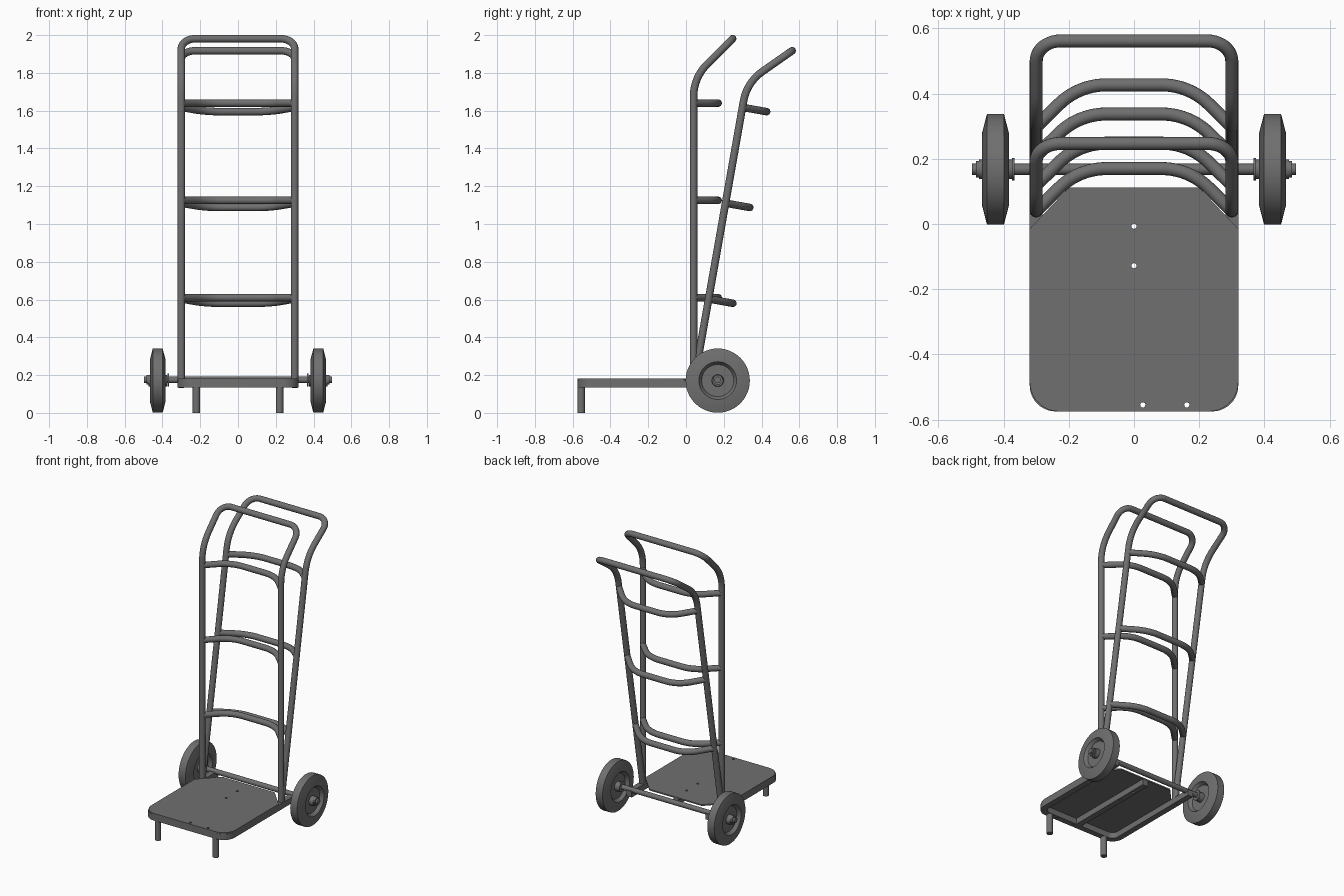
import bpy
import bmesh
from math import sin, cos, tan, pi, radians
from mathutils import Vector, Matrix

cube = bpy.data.objects.get("Cube")
if cube:
    bpy.data.objects.remove(cube, do_unlink=True)

grey = bpy.data.materials.new("steel grey")
grey.use_nodes = True
COLOUR = (0.16, 0.16, 0.16, 1)
grey.diffuse_color = COLOUR
grey.node_tree.nodes["Principled BSDF"].inputs["Base Color"].default_value = COLOUR

TUBE = 0.02


def activate(obj):
    bpy.ops.object.select_all(action='DESELECT')
    obj.select_set(True)
    bpy.context.view_layer.objects.active = obj


def finish(obj):
    obj.data.materials.clear()
    obj.data.materials.append(grey)
    activate(obj)
    bpy.ops.object.shade_smooth_by_angle(angle=radians(35))
    return obj


def from_bmesh(name, bm):
    bmesh.ops.recalc_face_normals(bm, faces=bm.faces)
    mesh = bpy.data.meshes.new(name)
    bm.to_mesh(mesh)
    bm.free()
    obj = bpy.data.objects.new(name, mesh)
    bpy.context.collection.objects.link(obj)
    return finish(obj)


def fillet(points, cuts, steps=10):
    """Round the inner corners of a path; each cut is the length trimmed off."""
    pts = [Vector(p) for p in points]
    path = [pts[0]]
    for prev, p, nxt, cut in zip(pts, pts[1:], pts[2:], cuts):
        u, v = (prev - p).normalized(), (nxt - p).normalized()
        half = u.angle(v) / 2
        centre = p + (u + v).normalized() * cut / cos(half)
        a, b = (p + u * cut - centre).normalized(), (p + v * cut - centre).normalized()
        path += [centre + a.slerp(b, i / steps) * cut * tan(half) for i in range(steps + 1)]
    return path + [pts[-1]]


def tube(name, path, radius=TUBE):
    curve = bpy.data.curves.new(name, 'CURVE')
    curve.dimensions = '3D'
    curve.bevel_depth = radius
    curve.bevel_resolution = 6
    curve.use_fill_caps = True
    spline = curve.splines.new('POLY')
    spline.points.add(len(path) - 1)
    for point, co in zip(spline.points, path):
        point.co = (*co, 1)
    obj = bpy.data.objects.new(name, curve)
    bpy.context.collection.objects.link(obj)
    activate(obj)
    bpy.ops.object.convert(target='MESH')
    return finish(bpy.context.object)


def prism(name, outline, low, high):
    bm = bmesh.new()
    face = bm.faces.new([bm.verts.new((p[0], p[1], low)) for p in outline])
    top = bmesh.ops.extrude_face_region(bm, geom=[face])
    moved = [g for g in top["geom"] if isinstance(g, bmesh.types.BMVert)]
    bmesh.ops.translate(bm, verts=moved, vec=(0, 0, high - low))
    return from_bmesh(name, bm)


def lathe_x(name, profile, origin, segments=48):
    """Spin (x, radius) points about the x direction through origin."""
    bm = bmesh.new()
    rings = []
    for x, r in profile:
        rings.append([bm.verts.new(Vector(origin) + Vector((x, r * cos(2 * pi * i / segments),
                                                            r * sin(2 * pi * i / segments))))
                      for i in range(segments)])
    for a, b in zip(rings, rings[1:]):
        for i in range(segments):
            j = (i + 1) % segments
            bm.faces.new((a[i], a[j], b[j], b[i]))
    bm.faces.new(rings[0])
    bm.faces.new(rings[-1])
    return from_bmesh(name, bm)


# Two matching handle frames: one upright, one leaning back from the same foot
pivot = Vector((0, 0.04, 0.15))
half_handle = [(0.30, 0.04, 0.135), (0.30, 0.04, 1.774), (0.30, 0.247, 1.981)]
mirrored = [(-x, y, z) for x, y, z in reversed(half_handle)]
handle = fillet(half_handle + mirrored, [0.1, 0.075, 0.075, 0.1])

for label, lean in (("upright", 0), ("leaning", 10)):
    turn = (Matrix.Translation(pivot) @ Matrix.Rotation(radians(-lean), 4, 'X')
            @ Matrix.Translation(-pivot))
    tube(label + "_handle_frame", [turn @ p for p in handle])
    for level, z in (("lower", 0.61), ("middle", 1.125), ("upper", 1.64)):
        bow = fillet([(-0.30, 0.04, z), (-0.17, 0.17, z), (0.17, 0.17, z), (0.30, 0.04, z)],
                     [0.085, 0.085])
        tube(f"{label}_{level}_crossbar", [turn @ p for p in bow])

# Platform sheet with rounded front corners and clipped rear corners
deck_path = fillet([(-0.2, 0.112, 0), (-0.32, -0.015, 0), (-0.32, -0.575, 0),
                    (0.32, -0.575, 0), (0.32, -0.015, 0), (0.2, 0.112, 0)],
                   [0.001, 0.09, 0.09, 0.001])
deck = prism("platform_sheet", deck_path, 0.174, 0.183)


# U-shaped rail below the sheet, reaching back to the axle
def u_path(side, front, corner):
    return fillet([(-side, 0.19, 0), (-side, front, 0), (side, front, 0), (side, 0.19, 0)],
                  [corner, corner])


rail = prism("platform_rail",
             u_path(0.32, -0.575, 0.08) + u_path(0.28, -0.535, 0.04)[::-1], 0.134, 0.175)
spine = prism("platform_spine",
              [(-0.02, -0.536), (0.02, -0.536), (0.02, 0.11), (-0.02, 0.11)], 0.134, 0.175)

# Small bolt holes through the platform
for x, y, parts in ((0, -0.007, (deck, spine)), (0, -0.128, (deck, spine)),
                    (0.027, -0.555, (deck, rail)), (0.162, -0.555, (deck, rail))):
    bpy.ops.mesh.primitive_cylinder_add(vertices=16, radius=0.008, depth=0.2,
                                        location=(x, y, 0.16))
    cutter = bpy.context.object
    cutter.name = "hole_cutter"
    cutter.hide_render = True
    for part in parts:
        mod = part.modifiers.new("hole", 'BOOLEAN')
        mod.operation = 'DIFFERENCE'
        mod.solver = 'EXACT'
        mod.object = cutter
        activate(part)
        bpy.ops.object.modifier_apply(modifier=mod.name)
    bpy.data.objects.remove(cutter, do_unlink=True)

# Axle
axle_y, axle_z = 0.168, 0.175
tube("axle", [(-0.497, axle_y, axle_z), (0.497, axle_y, axle_z)], 0.017)

# Wheels, washers and front legs
half_wheel = [(0.05, 0.03), (0.02, 0.032), (0.02, 0.085), (0.042, 0.1),
              (0.042, 0.108), (0.026, 0.17)]
wheel = half_wheel + [(-x, r) for x, r in reversed(half_wheel)]
inner_washer = [(-0.004, 0.034), (0.004, 0.034)]
end_collar = [(-0.012, 0.026), (0.012, 0.026)]
for side, s in (("left", 1), ("right", -1)):
    lathe_x(side + "_wheel", wheel, (s * 0.425, axle_y, axle_z - 0.004))
    lathe_x(side + "_inner_washer", inner_washer, (s * 0.37, axle_y, axle_z), 24)
    lathe_x(side + "_end_collar", end_collar, (s * 0.472, axle_y, axle_z), 24)
    tube(side + "_front_leg", [(s * 0.22, -0.555, 0), (s * 0.22, -0.555, 0.175)])
